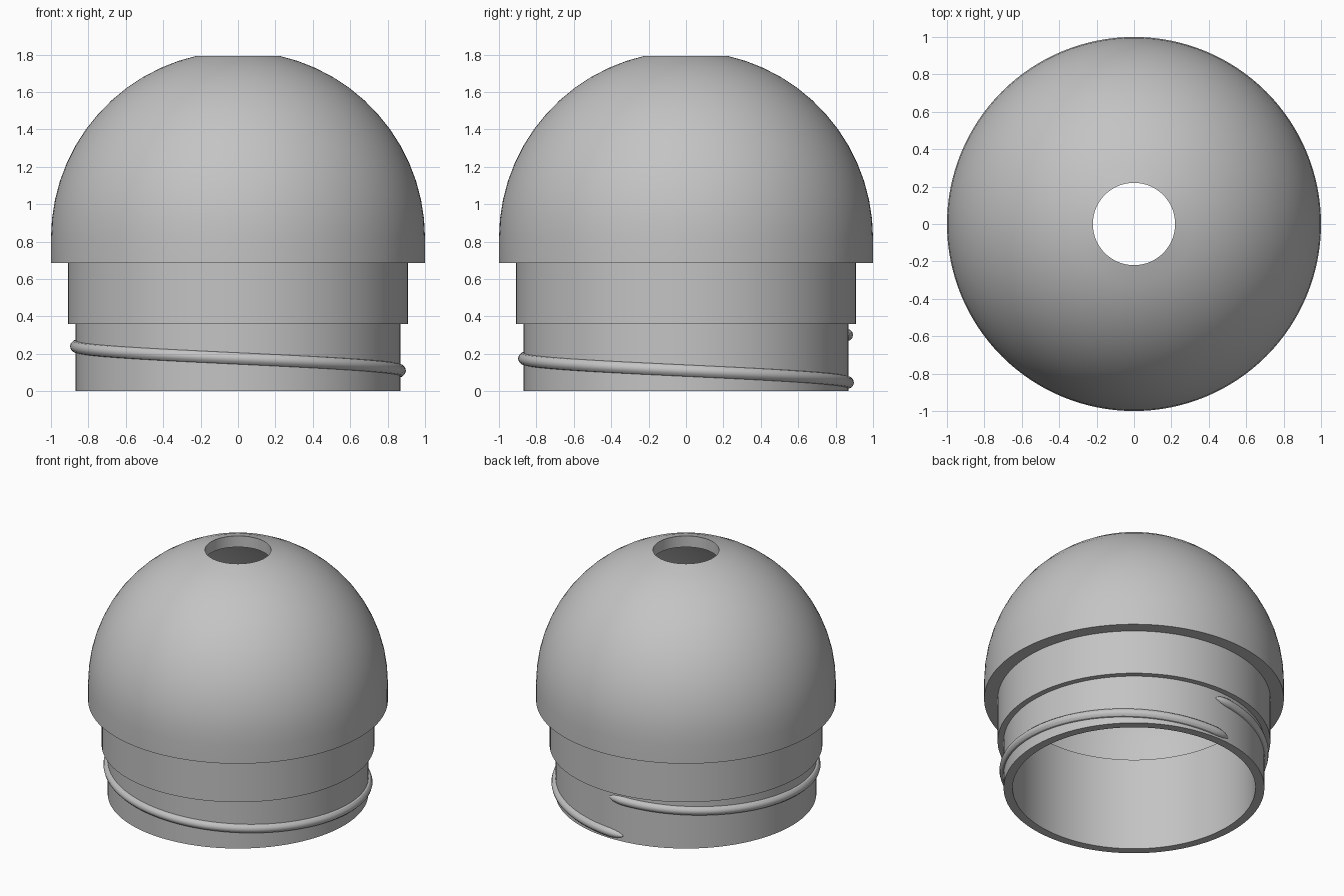
import bpy
import bmesh
from math import sin, cos, pi, radians, sqrt, asin

cube = bpy.data.objects.get("Cube")
if cube:
    bpy.data.objects.remove(cube, do_unlink=True)

# Single plain grey for every part
grey = bpy.data.materials.new("plain grey")
grey.use_nodes = True
colour = (0.55, 0.55, 0.55, 1)
grey.diffuse_color = colour
grey.node_tree.nodes["Principled BSDF"].inputs["Base Color"].default_value = colour

SEGMENTS = 128
CENTRE = 0.818      # height of the dome's sphere centre
HOLE = 0.22         # radius of the opening at the top
NECK = 0.87         # outer radius of the threaded neck
BORE = 0.81         # inner radius of the neck and collar


def dome_arc(radius, steps=13):
    """Quarter arc from the equator up to the hole's edge."""
    end = pi / 2 - asin(HOLE / radius)
    return [(radius * cos(end * i / steps), CENTRE + radius * sin(end * i / steps))
            for i in range(steps + 1)]


def finish(obj):
    bpy.ops.object.select_all(action='DESELECT')
    obj.select_set(True)
    bpy.context.view_layer.objects.active = obj
    bpy.ops.object.shade_smooth_by_angle(angle=radians(30))


def lathe(name, profile):
    """Turn a closed (radius, height) outline around the z axis."""
    bm = bmesh.new()
    verts = [bm.verts.new((r, 0, z)) for r, z in profile]
    edges = [bm.edges.new((verts[i - 1], verts[i])) for i in range(len(verts))]
    bmesh.ops.spin(bm, geom=verts + edges, cent=(0, 0, 0), axis=(0, 0, 1),
                   angle=2 * pi, steps=SEGMENTS, use_merge=True)
    bmesh.ops.remove_doubles(bm, verts=bm.verts, dist=0.0001)
    bmesh.ops.recalc_face_normals(bm, faces=bm.faces)
    mesh = bpy.data.meshes.new(name)
    bm.to_mesh(mesh)
    bm.free()
    mesh.materials.append(grey)
    obj = bpy.data.objects.new(name, mesh)
    bpy.context.collection.objects.link(obj)
    finish(obj)
    return obj


# Hollow shell: neck, collar and dome in one wall
outline = [(BORE, 0), (NECK, 0), (NECK, 0.36), (0.91, 0.36), (0.91, 0.685), (1, 0.685)]
outline += dome_arc(1.0)
outline += reversed(dome_arc(0.92))
outline += [(0.92, 0.685), (BORE, 0.685)]
lathe("domed_shell", outline)

# Screw thread: one turn around the neck, rising clockwise, with tapered ends
START, SWEEP, PITCH, STEPS = 96, 367, 0.26, 160
curve = bpy.data.curves.new("screw_thread", 'CURVE')
curve.dimensions = '3D'
curve.twist_mode = 'Z_UP'
curve.bevel_depth = 0.032
curve.bevel_resolution = 4
curve.use_fill_caps = True
spline = curve.splines.new('POLY')
spline.points.add(STEPS)
for i, point in enumerate(spline.points):
    turned = SWEEP * i / STEPS
    a = radians(START - turned)
    z = 0.045 + PITCH * (turned - 6) / 360
    point.co = (0.866 * cos(a), 0.866 * sin(a), z, 1)
    to_end = min(turned, SWEEP - turned)
    point.radius = min(1, 0.25 + 0.75 * sqrt(to_end / 6))
curve.materials.append(grey)
thread = bpy.data.objects.new("screw_thread", curve)
bpy.context.collection.objects.link(thread)
bpy.ops.object.select_all(action='DESELECT')
thread.select_set(True)
bpy.context.view_layer.objects.active = thread
bpy.ops.object.convert(target='MESH')
finish(bpy.context.view_layer.objects.active)
